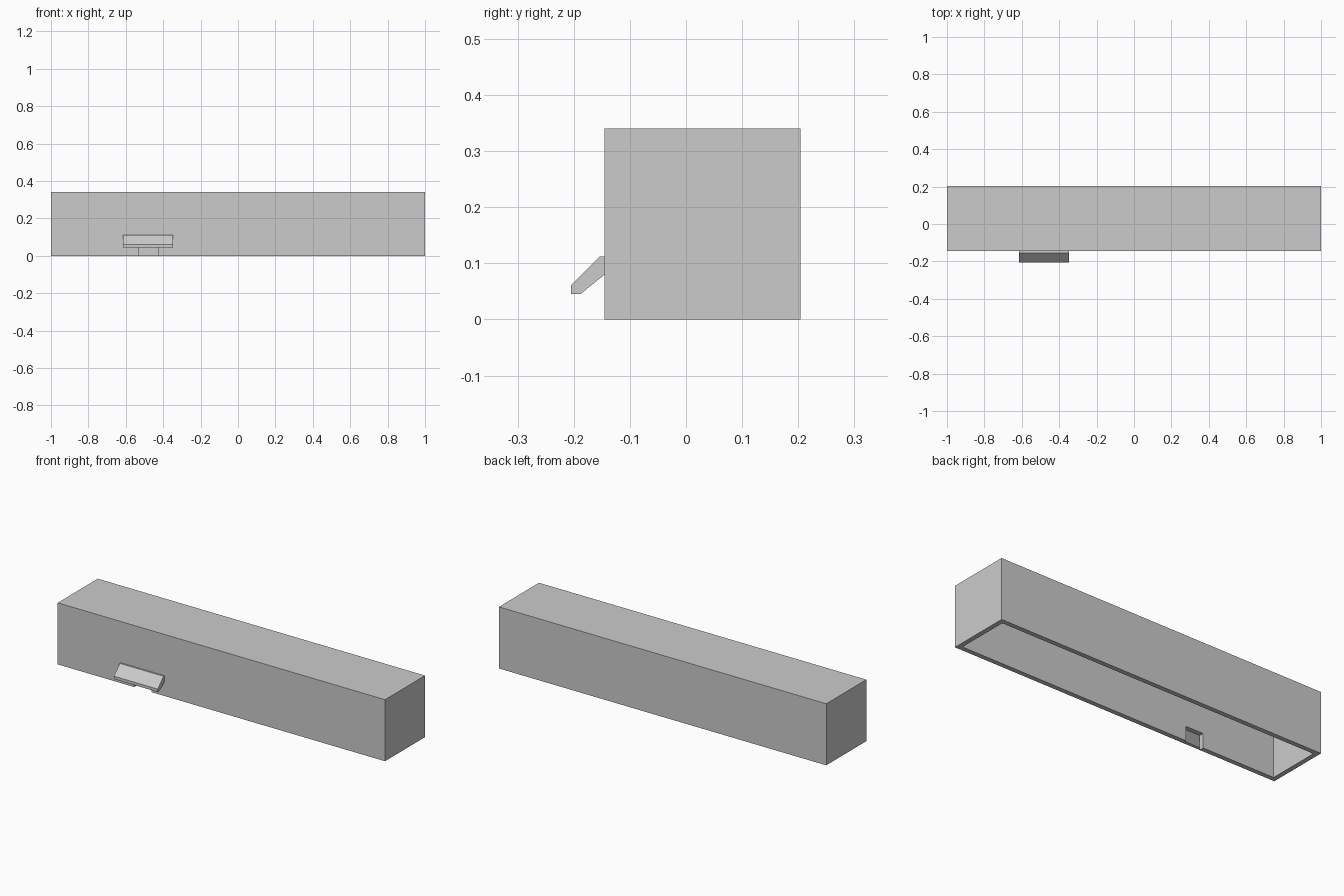
import bpy
import bmesh
from mathutils import Matrix, Vector

default = bpy.data.objects.get("Cube")
if default:
    bpy.data.objects.remove(default, do_unlink=True)

grey = bpy.data.materials.new("plain grey")
grey.use_nodes = True
colour = (0.6, 0.6, 0.6, 1)
grey.diffuse_color = colour
grey.node_tree.nodes["Principled BSDF"].inputs["Base Color"].default_value = colour


def make_object(name, bm):
    bmesh.ops.recalc_face_normals(bm, faces=bm.faces)
    mesh = bpy.data.meshes.new(name)
    bm.to_mesh(mesh)
    bm.free()
    mesh.materials.append(grey)
    obj = bpy.data.objects.new(name, mesh)
    bpy.context.collection.objects.link(obj)
    return obj


def box(name, low, high):
    low, high = Vector(low), Vector(high)
    bm = bmesh.new()
    place = Matrix.Translation((low + high) / 2) @ Matrix.Diagonal((*(high - low), 1))
    bmesh.ops.create_cube(bm, size=1, matrix=place)
    return make_object(name, bm)


def extrude_profile(name, profile, x0, x1):
    bm = bmesh.new()
    face = bm.faces.new([bm.verts.new((x0, y, z)) for y, z in profile])
    grown = bmesh.ops.extrude_face_region(bm, geom=[face])["geom"]
    verts = [g for g in grown if isinstance(g, bmesh.types.BMVert)]
    bmesh.ops.translate(bm, verts=verts, vec=(x1 - x0, 0, 0))
    return make_object(name, bm)


def cut(target, cutter):
    mod = target.modifiers.new("cut", "BOOLEAN")
    mod.operation = "DIFFERENCE"
    mod.solver = "EXACT"
    mod.object = cutter
    bpy.context.view_layer.objects.active = target
    bpy.ops.object.modifier_apply(modifier=mod.name)
    bpy.data.objects.remove(cutter, do_unlink=True)


front, back, top, wall = -0.145, 0.204, 0.34, 0.026

# Long cover, hollow and open underneath
cover = box("cover", (-1, front, 0), (1, back, top))
cut(cover, box("cavity", (-1 + wall, front + wall, -0.1), (1 - wall, back - wall, top - wall)))

# Small opening through the front wall
cut(cover, box("opening", (-0.533, front - 0.1, -0.1), (-0.427, front + wall + 0.02, 0.08)))

# Sloping hood above the opening
hood_profile = [(front, 0.08), (-0.188, 0.045), (-0.205, 0.045),
                (-0.205, 0.061), (-0.154, 0.112), (front, 0.112)]
extrude_profile("hood", hood_profile, -0.615, -0.347)
